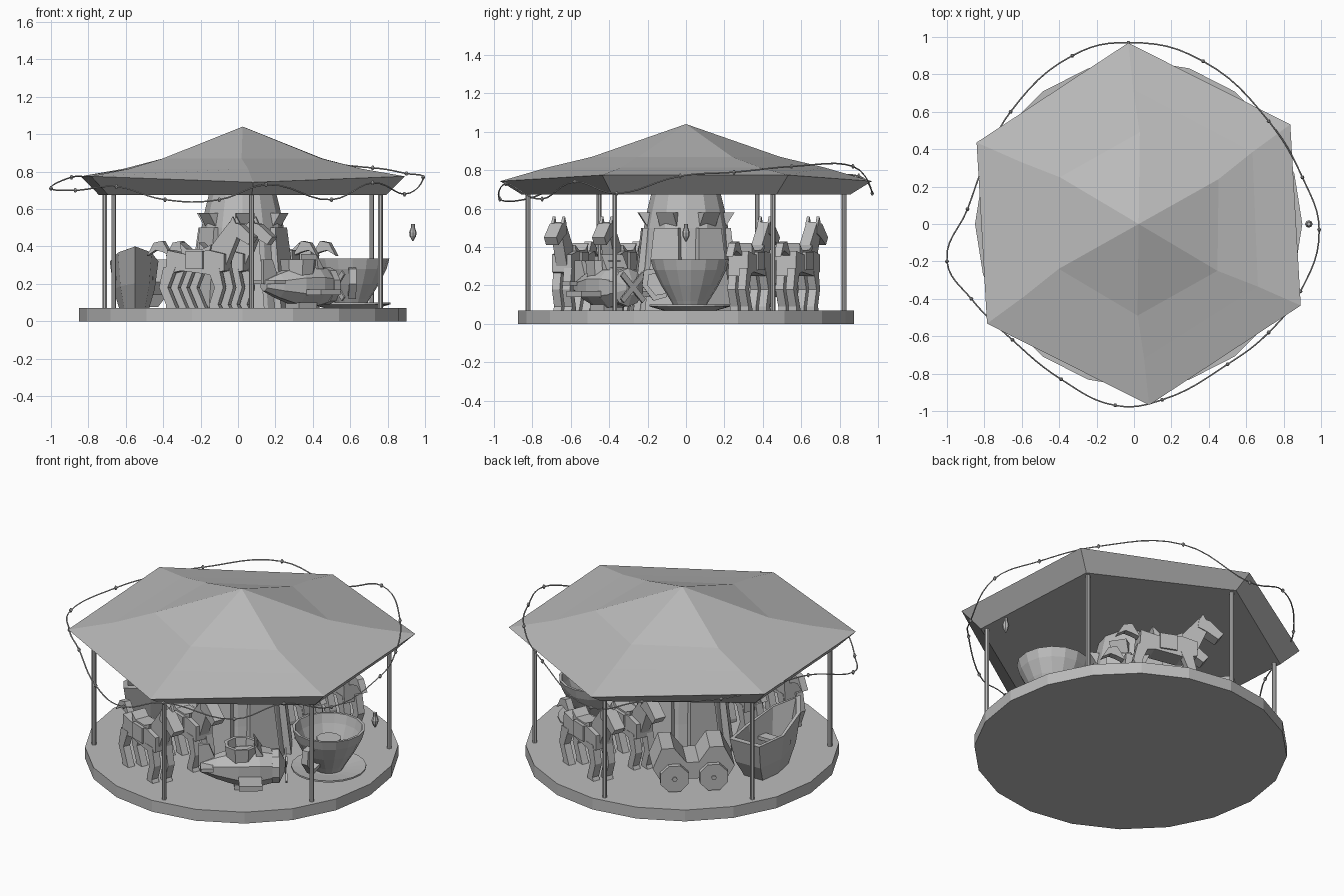
import bpy, bmesh
from math import sin, cos, pi, radians
from mathutils import Matrix, Vector

cube = bpy.data.objects.get("Cube")
if cube:
    bpy.data.objects.remove(cube)

GREY = (0.5, 0.5, 0.5, 1)
grey = bpy.data.materials.new("plain grey")
grey.use_nodes = True
grey.diffuse_color = GREY
grey.node_tree.nodes["Principled BSDF"].inputs["Base Color"].default_value = GREY

CENTRE = Matrix.Translation((0.025, 0, 0))
FLOOR = 0.07


def make(name, bm, matrix):
    bmesh.ops.recalc_face_normals(bm, faces=bm.faces)
    mesh = bpy.data.meshes.new(name)
    bm.to_mesh(mesh)
    bm.free()
    mesh.materials.append(grey)
    obj = bpy.data.objects.new(name, mesh)
    obj.matrix_world = matrix
    bpy.context.collection.objects.link(obj)
    return obj


def loft(name, rings, matrix=CENTRE):
    """Skin a stack of equal rings and close both ends."""
    bm = bmesh.new()
    loops = [[bm.verts.new(p) for p in ring] for ring in rings]
    for a, b in zip(loops, loops[1:]):
        for i in range(len(a)):
            j = (i + 1) % len(a)
            bm.faces.new((a[i], a[j], b[j], b[i]))
    bm.faces.new(loops[0])
    bm.faces.new(loops[-1])
    return make(name, bm, matrix)


def circle(n, r, z, turn=0):
    return [(r * cos(2 * pi * i / n + radians(turn)),
             r * sin(2 * pi * i / n + radians(turn)), z) for i in range(n)]


def lathe(name, n, profile, matrix=CENTRE, turn=0):
    return loft(name, [circle(n, r, z, turn) for r, z in profile], matrix)


def prism(name, outline, y0, y1, matrix):
    """Extrude a side outline (x, z) from y0 to y1."""
    return loft(name, [[(x, y, z) for x, z in outline] for y in (y0, y1)], matrix)


def box(name, x0, x1, y0, y1, z0, z1, matrix):
    return prism(name, [(x0, z0), (x1, z0), (x1, z1), (x0, z1)], y0, y1, matrix)


def place(r, angle):
    """Spot on the platform; local +x runs anticlockwise, local -y outward."""
    a = radians(angle)
    return (CENTRE @ Matrix.Translation((r * cos(a), r * sin(a), 0))
            @ Matrix.Rotation(a + pi / 2, 4, 'Z'))


def move(x, y, z):
    return Matrix.Translation((x, y, z))


ALONG_X = Matrix.Rotation(pi / 2, 4, 'Y')
ALONG_Y = Matrix.Rotation(pi / 2, 4, 'X')

# Platform
lathe("platform", 20, [(0.875, 0), (0.875, FLOOR)])

# Roof: six-sided, sagging, with two lower eave corners and an inward fascia
TURN = 33.3
eave = [(x, y, 0.743 if abs(y) > 0.9 else 0.775) for x, y, z in circle(6, 0.97, 0, TURN)]
loft("roof", [circle(6, 0.86, 0.675, TURN), eave, circle(6, 0.72, 0.815, TURN - 1),
              circle(6, 0.49, 0.87, TURN - 4), circle(6, 0.002, 1.04, TURN - 4)])

# Posts
for i in range(6):
    lathe("post", 8, [(0.013, FLOOR), (0.013, 0.68)], place(0.825, TURN + 60 * i))

# Central column with leaning panels
lathe("column", 12, [(0.27, FLOOR), (0.24, 0.3), (0.22, 0.5), (0.2, 0.6), (0.18, 0.68)])
for i in range(6):
    spot = place(0, TURN + 60 * i)
    loft("column_panel", [[(-0.1, -0.28, FLOOR), (0.1, -0.28, FLOOR), (0.1, -0.2, FLOOR), (-0.1, -0.2, FLOOR)],
                          [(-0.07, -0.23, 0.5), (0.07, -0.23, 0.5), (0.07, -0.15, 0.5), (-0.07, -0.15, 0.5)]], spot)
    loft("column_bracket", [[(-0.05, -0.2, 0.5), (0.05, -0.2, 0.5), (0.05, -0.15, 0.5), (-0.05, -0.15, 0.5)],
                            [(-0.05, -0.25, 0.58), (0.05, -0.25, 0.58), (0.05, -0.15, 0.58), (-0.05, -0.15, 0.58)]], spot)


# Horses: one pair at the front, one at the back
def horse(spot):
    prism("horse_body", [(-0.17, 0.25), (-0.08, 0.27), (0.08, 0.25), (0.17, 0.27), (0.17, 0.36),
                         (0.08, 0.38), (-0.06, 0.36), (-0.16, 0.38)], -0.055, 0.055, spot)
    prism("horse_neck", [(0.05, 0.36), (0.17, 0.3), (0.23, 0.44), (0.24, 0.51), (0.19, 0.53)], -0.03, 0.03, spot)
    prism("horse_head", [(0.18, 0.47), (0.19, 0.53), (0.25, 0.52), (0.33, 0.45), (0.3, 0.41), (0.23, 0.45)],
          -0.035, 0.035, spot)
    prism("horse_tail", [(-0.15, 0.35), (-0.2, 0.43), (-0.25, 0.42), (-0.29, 0.35), (-0.24, 0.38), (-0.2, 0.37)],
          -0.02, 0.02, spot)
    prism("saddle", [(-0.08, 0.36), (0.08, 0.36), (0.09, 0.41), (0.04, 0.385), (-0.05, 0.385), (-0.09, 0.42)],
          -0.045, 0.045, spot)
    box("saddle_cloth", -0.05, 0.05, -0.065, 0.065, 0.28, 0.375, spot)
    for side in (-1, 1):
        y = 0.035 * side
        prism("horse_ear", [(0.19, 0.52), (0.23, 0.52), (0.21, 0.56)], 0.02 * side, 0.035 * side, spot)
        for x, bend in ((-0.13, -0.035), (0.12, 0.035)):
            x += 0.015 * side
            prism("horse_leg", [(x - 0.035, 0.29), (x + 0.035, 0.29), (x + bend + 0.025, 0.18), (x + 0.03, 0.09),
                                (x + 0.04, FLOOR), (x - 0.02, FLOOR), (x - 0.02, 0.09), (x + bend - 0.025, 0.18)],
                  y - 0.022, y + 0.022, spot)


for angle in (-112, 68):
    for r in (0.36, 0.63):
        horse(place(r, angle))

# Aeroplane ride
plane = place(0.52, -53)
axis = plane @ move(0, 0, 0.19) @ ALONG_X
lathe("plane_fuselage", 8, [(0.03, -0.25), (0.07, -0.16), (0.11, -0.04), (0.115, 0.08), (0.09, 0.18)], axis, 22.5)
lathe("plane_nose", 10, [(0.1, 0.15), (0.1, 0.19), (0.04, 0.22)], axis)
lathe("cockpit", 8, [(0.09, 0.24), (0.1, 0.33), (0.08, 0.33), (0.07, 0.25)], plane @ move(-0.02, 0, 0), 22.5)
box("plane_wing", -0.04, 0.09, -0.23, 0.23, 0.14, 0.17, plane)
box("plane_tailplane", -0.25, -0.18, -0.1, 0.1, 0.2, 0.22, plane)
prism("plane_fin", [(-0.26, 0.2), (-0.15, 0.2), (-0.2, 0.33), (-0.26, 0.33)], -0.012, 0.012, plane)
prism("plane_windscreen", [(0.06, 0.28), (0.1, 0.28), (0.05, 0.36)], -0.07, 0.07, plane)
for k in (45, 135):
    box("propeller_blade", 0.225, 0.235, -0.1, 0.1, -0.015, 0.015,
        plane @ move(0, 0, 0.19) @ Matrix.Rotation(radians(k), 4, 'X'))
box("plane_stand", -0.06, 0.06, -0.06, 0.06, FLOOR, 0.1, plane)

# Teacup ride
cup = place(0.58, 2)
lathe("saucer", 20, [(0.14, FLOOR), (0.21, 0.09), (0.21, 0.1), (0.1, 0.085)], cup)
lathe("teacup", 16, [(0.08, 0.085), (0.1, 0.12), (0.15, 0.2), (0.19, 0.28), (0.205, 0.335),
                     (0.19, 0.335), (0.175, 0.28), (0.13, 0.17)], cup)
lathe("teacup_table", 10, [(0.02, 0.16), (0.02, 0.25), (0.07, 0.25), (0.07, 0.27)], cup)
prism("teacup_handle", [(-0.16, 0.29), (-0.24, 0.28), (-0.25, 0.2), (-0.19, 0.12), (-0.12, 0.14), (-0.12, 0.16),
                        (-0.18, 0.15), (-0.22, 0.2), (-0.215, 0.255), (-0.16, 0.265)], -0.02, 0.02, cup)

# Cart ride
cart = place(0.5, 131)
prism("cart_body", [(-0.19, 0.14), (0.19, 0.14), (0.23, 0.21), (0.17, 0.33), (0.09, 0.33), (0.03, 0.24),
                    (-0.04, 0.24), (-0.11, 0.33), (-0.18, 0.33), (-0.23, 0.21)], -0.11, 0.11, cart)
for x in (-0.11, 0.11):
    for y in (-0.12, 0.12):
        wheel = cart @ move(x, y, 0.155) @ ALONG_Y
        lathe("cart_wheel", 8, [(0.085, -0.02), (0.085, 0.02)], wheel, 22.5)
        lathe("wheel_hub", 6, [(0.015, -0.028), (0.015, 0.028)], wheel)

# Boat ride
boat = place(0.58, 181)
deck = [(0.32, 0), (0.19, 0.09), (-0.04, 0.13), (-0.24, 0.1), (-0.24, -0.1), (-0.04, -0.13), (0.19, -0.09)]


def hull(scale, z, rise):
    return [(x * scale, y * scale, z + rise * max(0, x)) for x, y in deck]


loft("boat_hull", [hull(0.62, FLOOR, 0), hull(0.85, 0.17, 0.1), hull(1, 0.32, 0.25),
                   hull(0.86, 0.32, 0.25), hull(0.6, 0.15, 0)], boat)
for x in (-0.14, 0.05):
    box("boat_bench", x - 0.03, x + 0.03, -0.1, 0.1, 0.22, 0.24, boat)

# Loose garland of bulbs around the roof
path = [(-0.03, 0.97, 0.68), (0.37, 0.87, 0.82), (0.72, 0.55, 0.82), (0.9, 0.25, 0.79), (0.99, -0.03, 0.77),
        (0.89, -0.36, 0.68), (0.72, -0.58, 0.74), (0.5, -0.75, 0.65), (0.15, -0.94, 0.73), (-0.1, -0.97, 0.65),
        (-0.39, -0.83, 0.65), (-0.65, -0.62, 0.72), (-0.87, -0.4, 0.7), (-1, -0.2, 0.71), (-0.89, 0.08, 0.77),
        (-0.79, 0.35, 0.77), (-0.66, 0.6, 0.76), (-0.33, 0.9, 0.77)]
curve = bpy.data.curves.new("garland_wire", 'CURVE')
curve.dimensions = '3D'
curve.bevel_depth = 0.004
curve.bevel_resolution = 0
curve.resolution_u = 6
spline = curve.splines.new('BEZIER')
spline.bezier_points.add(len(path) - 1)
spline.use_cyclic_u = True
for point, co in zip(spline.bezier_points, path):
    point.co = co
    point.handle_left_type = point.handle_right_type = 'AUTO'
curve.materials.append(grey)
bpy.context.collection.objects.link(bpy.data.objects.new("garland_wire", curve))
for co in path:
    lathe("garland_bulb", 6, [(0.004, -0.012), (0.011, 0), (0.004, 0.012)], Matrix.Translation(Vector(co)))

# Single hanging lamp
lathe("hanging_lamp", 8, [(0.004, 0.43), (0.017, 0.455), (0.02, 0.475), (0.011, 0.5), (0.011, 0.52)],
      move(0.935, 0, 0))
